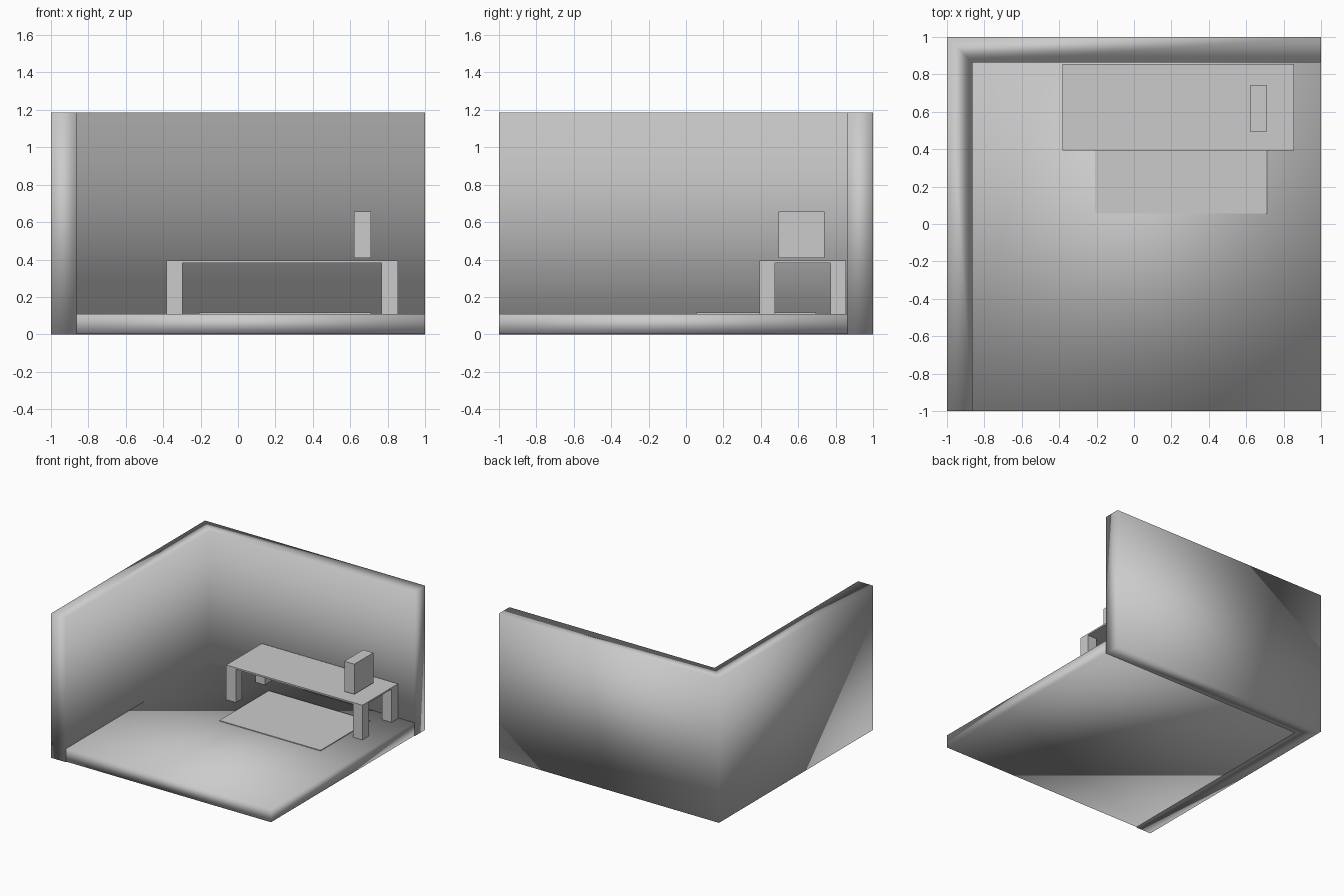
import bpy, bmesh

if "Cube" in bpy.data.objects:
    bpy.data.objects.remove(bpy.data.objects["Cube"])


def add_object(name, bm, smooth=False):
    bmesh.ops.recalc_face_normals(bm, faces=bm.faces[:])
    for f in bm.faces:
        f.smooth = smooth
    mesh = bpy.data.meshes.new(name)
    bm.to_mesh(mesh)
    bm.free()
    obj = bpy.data.objects.new(name, mesh)
    bpy.context.collection.objects.link(obj)
    return obj


def prism(name, outline, z0, z1, smooth=False):
    bm = bmesh.new()
    face = bm.faces.new([bm.verts.new((x, y, z0)) for x, y in outline])
    ext = bmesh.ops.extrude_face_region(bm, geom=[face], use_keep_orig=True)
    top = [v for v in ext["geom"] if isinstance(v, bmesh.types.BMVert)]
    bmesh.ops.translate(bm, verts=top, vec=(0, 0, z1 - z0))
    return add_object(name, bm, smooth)


def box(name, x0, x1, y0, y1, z0, z1, smooth=False):
    return prism(name, [(x0, y0), (x1, y0), (x1, y1), (x0, y1)], z0, z1, smooth)


IN = 0.864       # inner face of both walls
FLOOR = 0.11     # floor top

# Room: L-shaped walls and a floor slab, softly shaded
prism("walls", [(-1, -1), (-IN, -1), (-IN, IN), (1, IN), (1, 1), (-1, 1)],
      0, 1.185, smooth=True)
box("floor", -IN, 1, -1, IN, 0.005, FLOOR, smooth=True)

# Desk with four corner legs
X0, X1, Y0, Y1 = -0.383, 0.855, 0.394, 0.855
box("desk_top", X0, X1, Y0, Y1, 0.382, 0.395)
for side, x in (("left", X0), ("right", X1 - 0.087)):
    for end, y in (("front", Y0), ("back", Y1 - 0.083)):
        box(f"desk_leg_{end}_{side}", x, x + 0.087, y, y + 0.083, FLOOR, 0.382)

# Upright case standing on the desk
box("computer_case", 0.62, 0.712, 0.494, 0.74, 0.408, 0.656)

# Thin rug partly under the desk
box("rug", -0.208, 0.712, 0.055, 0.695, FLOOR - 0.004, 0.116)
